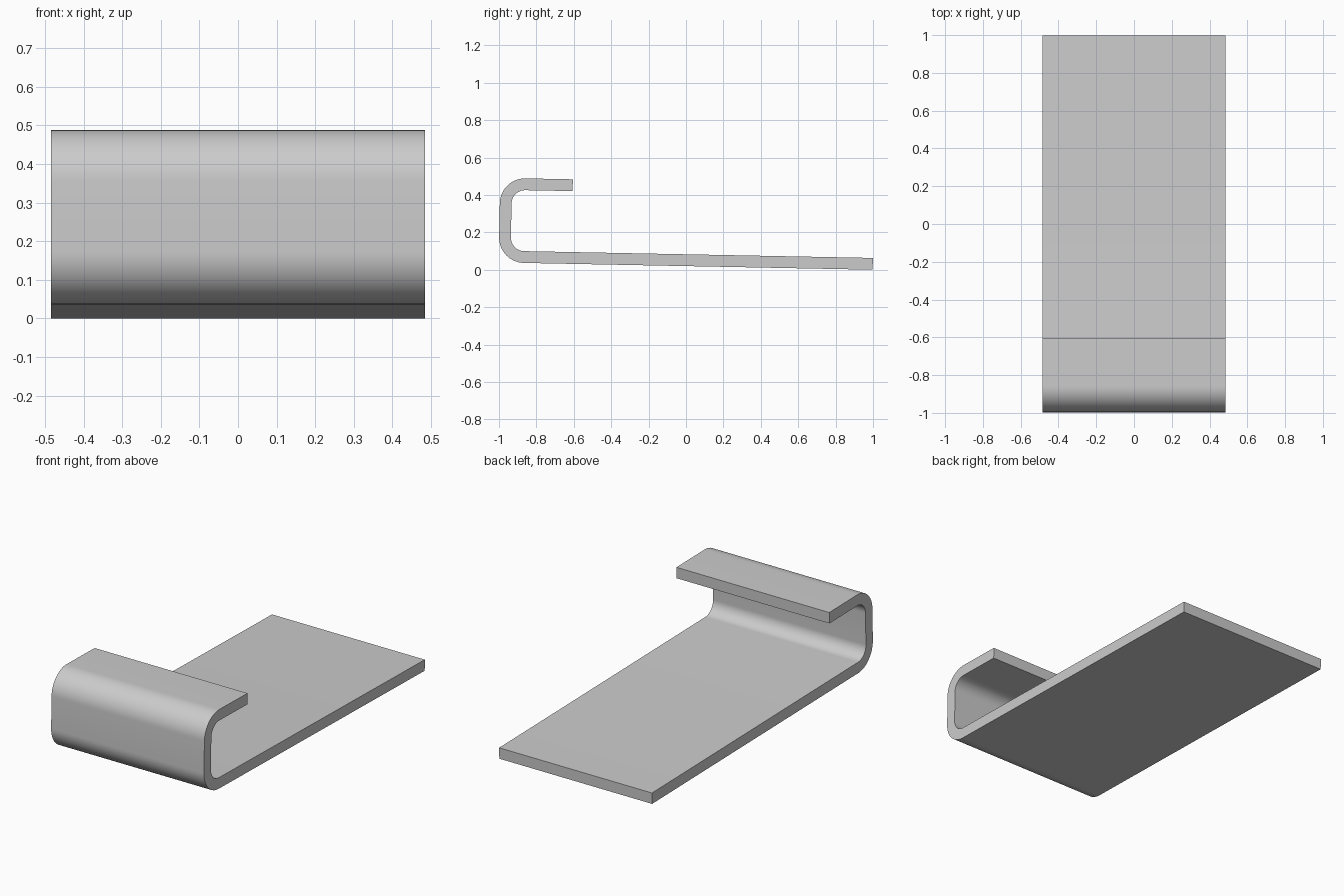
import bpy, bmesh, math
from mathutils import Vector, Matrix

cube = bpy.data.objects.get("Cube")
if cube:
    bpy.data.objects.remove(cube, do_unlink=True)

LENGTH, HEIGHT, LIP = 2.0, 0.452, 0.388
THICK, RADIUS, HALF_WIDTH = 0.063, 0.135, 0.484
TILT, STEPS = 0.0195, 16


def strip_side(inset):
    """Outline of one side of the bent strip, from base end to lip end."""
    points = [(LENGTH, inset)]
    for centre_z, start in ((RADIUS, 270), (HEIGHT - RADIUS, 180)):
        for i in range(STEPS + 1):
            a = math.radians(start - 90 * i / STEPS)
            r = RADIUS - inset
            points.append((RADIUS + r * math.cos(a), centre_z + r * math.sin(a)))
    points.append((LIP, HEIGHT - inset))
    return points


# Bent sheet: closed profile extruded across the width
profile = strip_side(0) + strip_side(THICK)[::-1]
bm = bmesh.new()
face = bm.faces.new([bm.verts.new((-HALF_WIDTH, y, z)) for y, z in profile])
extruded = bmesh.ops.extrude_face_region(bm, geom=[face])
new_verts = [g for g in extruded["geom"] if isinstance(g, bmesh.types.BMVert)]
bmesh.ops.translate(bm, verts=new_verts, vec=(2 * HALF_WIDTH, 0, 0))

# Lean back slightly, then rest on the ground and centre
bmesh.ops.rotate(bm, verts=bm.verts, cent=(0, 0, 0),
                 matrix=Matrix.Rotation(-TILT, 3, "X"))
ys = [v.co.y for v in bm.verts]
low = min(v.co.z for v in bm.verts)
bmesh.ops.translate(bm, verts=bm.verts, vec=Vector((0, -(min(ys) + max(ys)) / 2, -low)))
bmesh.ops.recalc_face_normals(bm, faces=bm.faces)

mesh = bpy.data.meshes.new("bent_plate")
bm.to_mesh(mesh)
bm.free()
plate = bpy.data.objects.new("bent_plate", mesh)
bpy.context.collection.objects.link(plate)

# Plain grey metal
grey = bpy.data.materials.new("light_grey")
grey.use_nodes = True
colour = (0.6, 0.6, 0.6, 1)
grey.diffuse_color = colour
grey.node_tree.nodes["Principled BSDF"].inputs["Base Color"].default_value = colour
mesh.materials.append(grey)

# Smooth bends, crisp edges
bpy.ops.object.select_all(action="DESELECT")
plate.select_set(True)
bpy.context.view_layer.objects.active = plate
bpy.ops.object.shade_smooth_by_angle(angle=math.radians(30))
